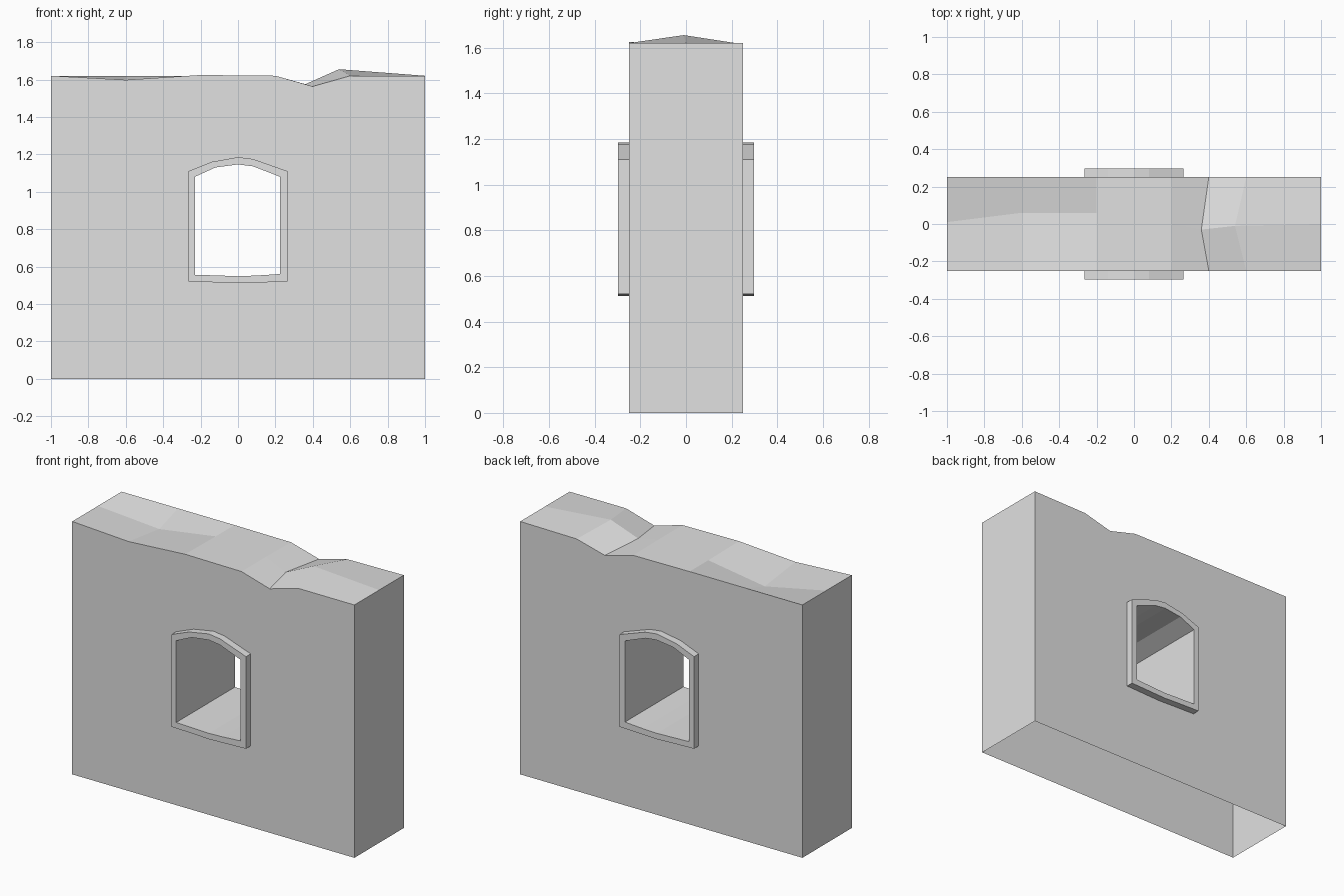
import bpy, bmesh

cube = bpy.data.objects.get("Cube")
if cube:
    bpy.data.objects.remove(cube, do_unlink=True)

stone = bpy.data.materials.new("light grey stone")
stone.use_nodes = True
grey = (0.75, 0.75, 0.75, 1)
stone.diffuse_color = grey
stone.node_tree.nodes["Principled BSDF"].inputs["Base Color"].default_value = grey

HALF_DEPTH = 0.25
FRAME_DEPTH = 0.297


def finish(bm, name):
    bmesh.ops.recalc_face_normals(bm, faces=bm.faces[:])
    mesh = bpy.data.meshes.new(name)
    bm.to_mesh(mesh)
    bm.free()
    mesh.materials.append(stone)
    obj = bpy.data.objects.new(name, mesh)
    bpy.context.collection.objects.link(obj)
    return obj


def loop(bm, points, y):
    return [bm.verts.new((x, y, z)) for x, z in points]


def ring_edges(bm, verts):
    return [bm.edges.new((a, b)) for a, b in zip(verts, verts[1:] + verts[:1])]


def bridge(bm, a, b):
    n = len(a)
    for i in range(n):
        j = (i + 1) % n
        bm.faces.new((a[i], a[j], b[j], b[i]))


# Window outlines: low arch above, slightly sagging sill below
outer = [(-0.265, 0.52), (-0.265, 1.11), (-0.14, 1.16), (0, 1.185), (0.08, 1.175),
         (0.265, 1.11), (0.265, 0.52), (0.1, 0.514), (0, 0.511), (-0.1, 0.515)]
inner = [(-0.23, 0.556), (-0.23, 1.08), (-0.12, 1.13), (0, 1.146), (0.08, 1.136),
         (0.225, 1.08), (0.225, 0.56), (0.1, 0.552), (0, 0.548), (-0.1, 0.552)]

# Broken wall top: front edge, middle ridge and back edge
top_x = [-1, -0.6, -0.2, 0.2, 0.4, 0.6, 1]
front_z = [1.62, 1.598, 1.624, 1.62, 1.563, 1.62, 1.62]
back_z = [1.62, 1.62, 1.62, 1.617, 1.563, 1.615, 1.62]
middle = [(-1, 0.01, 1.62), (-0.6, 0.06, 1.56), (-0.2, 0.06, 1.62), (0.2, 0, 1.62),
          (0.36, -0.03, 1.575), (0.54, -0.01, 1.655), (1, 0, 1.62)]

# Wall shell, open underneath
bm = bmesh.new()
rows, feet = [], []
for y, heights in ((-HALF_DEPTH, front_z), (HALF_DEPTH, back_z)):
    top = loop(bm, list(zip(top_x, heights)), y)
    foot = loop(bm, [(1, 0), (-1, 0)], y)
    edges = ring_edges(bm, top + foot) + ring_edges(bm, loop(bm, outer, y))
    bmesh.ops.triangle_fill(bm, use_beauty=True, use_dissolve=False,
                            edges=edges, normal=(0, 1, 0))
    rows.append(top)
    feet.append(foot)
ridge = [bm.verts.new(p) for p in middle]
for edge_row in rows:
    for i in range(len(ridge) - 1):
        bm.faces.new((edge_row[i], edge_row[i + 1], ridge[i + 1], ridge[i]))
for top_i, foot_i in ((0, 1), (-1, 0)):
    bm.faces.new((feet[0][foot_i], rows[0][top_i], ridge[top_i],
                  rows[1][top_i], feet[1][foot_i]))
finish(bm, "wall")

# Window frame lining the opening and standing proud on both sides
bm = bmesh.new()
loops = [loop(bm, pts, y) for pts, y in ((outer, -FRAME_DEPTH), (outer, FRAME_DEPTH),
                                         (inner, FRAME_DEPTH), (inner, -FRAME_DEPTH))]
for a, b in zip(loops, loops[1:] + loops[:1]):
    bridge(bm, a, b)
finish(bm, "window_frame")
